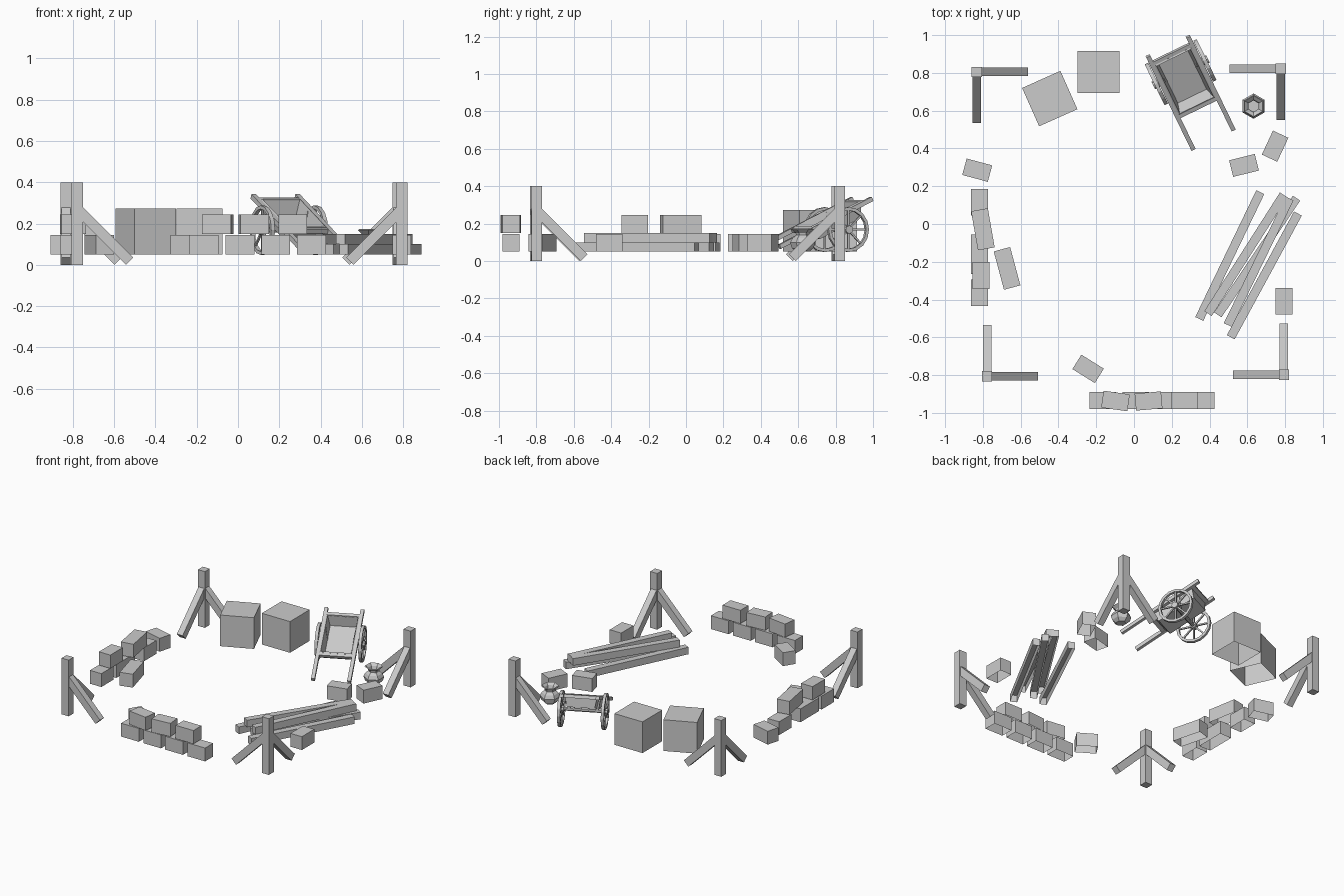
import bpy, bmesh
from math import radians, cos, sin, pi
from mathutils import Matrix, Vector

if "Cube" in bpy.data.objects:
    bpy.data.objects.remove(bpy.data.objects["Cube"])


def make(name, bm, mat=None):
    if mat:
        bm.transform(mat)
    bmesh.ops.recalc_face_normals(bm, faces=bm.faces)
    me = bpy.data.meshes.new(name)
    bm.to_mesh(me)
    bm.free()
    ob = bpy.data.objects.new(name, me)
    bpy.context.collection.objects.link(ob)
    return ob


def open_box(name, x, y, z, size, angle=0):
    """Box resting at z, without an underside."""
    bm = bmesh.new()
    bmesh.ops.create_cube(bm, size=1)
    bm.faces.ensure_lookup_table()
    under = [f for f in bm.faces if f.normal.z < -0.9]
    bmesh.ops.delete(bm, geom=under, context='FACES_ONLY')
    mat = (Matrix.Translation((x, y, z + size[2] / 2)) @ Matrix.Rotation(radians(angle), 4, 'Z')
           @ Matrix.Diagonal((*size, 1)))
    return make(name, bm, mat)


def axis_matrix(a, b):
    """Frame at the middle of a-b with local z along it and local x level."""
    a, b = Vector(a), Vector(b)
    d = (b - a).normalized()
    side = Vector((0, 0, 1)).cross(d)
    side = side.normalized() if side.length > 1e-4 else Vector((1, 0, 0))
    m = Matrix((side, d.cross(side), d)).transposed().to_4x4()
    m.translation = (a + b) / 2
    return m, (b - a).length


def beam(name, a, b, w, h=None, parent=None):
    m, length = axis_matrix(a, b)
    bm = bmesh.new()
    bmesh.ops.create_cube(bm, size=1)
    m = m @ Matrix.Diagonal((w, h or w, length, 1))
    return make(name, bm, parent @ m if parent else m)


def rod(name, a, b, r, sides=8, parent=None):
    m, length = axis_matrix(a, b)
    bm = bmesh.new()
    bmesh.ops.create_cone(bm, cap_ends=True, segments=sides, radius1=r, radius2=r, depth=length)
    return make(name, bm, parent @ m if parent else m)


def lathe(name, profile, sides, mat, closed=False, phase=0.0):
    bm = bmesh.new()
    rings = [[bm.verts.new((r * cos(phase + 2 * pi * i / sides), r * sin(phase + 2 * pi * i / sides), z))
              for i in range(sides)] for r, z in profile]
    pairs = list(zip(rings, rings[1:])) + ([(rings[-1], rings[0])] if closed else [])
    for lo, hi in pairs:
        for i in range(sides):
            j = (i + 1) % sides
            bm.faces.new((lo[i], lo[j], hi[j], hi[i]))
    if not closed:
        bm.faces.new(rings[0])
        bm.faces.new(rings[-1])
    return make(name, bm, mat)


# Corner posts, each with two diagonal braces
for x, y in [(-.778, -.806), (-.833, .805), (.776, .822), (.794, -.798)]:
    beam("corner_post", (x, y, 0), (x, y, .4), .055)
    sx, sy = (-1 if x > 0 else 1), (-1 if y > 0 else 1)
    beam("post_brace", (x + sx * .253, y, .018), (x, y, .271), .045, .05)
    beam("post_brace", (x, y + sy * .253, .018), (x, y, .271), .045, .05)

# Stone blocks: x, y, base z, length, angle
LOW, HIGH = .05, .15
stones = [
    (-.165, -.935, LOW, .14, 0), (.01, -.935, LOW, .14, 0),
    (.183, -.935, LOW, .14, 0), (.357, -.935, LOW, .14, 0),
    (-.098, -.937, HIGH, .14, -8), (.077, -.937, HIGH, .14, 5), (.265, -.935, HIGH, .14, 0),
    (-.243, -.767, LOW, .14, -32),
    (-.818, .115, LOW, .14, 90), (-.818, -.16, LOW, .21, 90), (-.818, -.364, LOW, .14, 90),
    (-.80, -.028, HIGH, .21, 100), (-.81, -.273, HIGH, .142, 90),
    (-.672, -.235, LOW, .21, 105), (-.83, .285, LOW, .14, -15),
    (.794, -.41, LOW, .14, 90), (.582, .31, LOW, .14, 14), (.747, .412, LOW, .14, 65),
]
for x, y, z, length, ang in stones:
    open_box("stone_block", x, y, z, (length, .09, .095), ang)

# Pile of timber: x, y, base z, angle
for x, y, z, ang in [(.507, -.167, .05, 64.3), (.652, -.172, .05, 56), (.69, -.272, .05, 61.5),
                     (.592, -.16, .10, 57.5), (.66, -.2, .10, 64)]:
    open_box("timber_beam", x, y, z, (.745, .047, .05), ang)

# Large crates
open_box("crate", -.446, .664, .05, (.222, .222, .222), 24)
open_box("crate", -.187, .804, .05, (.222, .222, .222))

# Six-sided pot with a flared rim
lathe("pot", [(.035, .05), (.058, .07), (.067, .098), (.055, .122), (.035, .138), (.038, .15),
              (.060, .168), (.055, .173), (.037, .158), (.03, .138), (.045, .10), (.03, .065)],
      6, Matrix.Translation((.633, .624, 0)), phase=pi / 2)

# Handcart: level frame (x right, y towards raised end), then the tilted body frame
heading = Matrix.Translation((.182, .937, 0)) @ Matrix.Rotation(radians(25.9), 4, 'Z')
body = heading @ Matrix.Translation((0, 0, .33)) @ Matrix.Rotation(radians(25), 4, 'X')
for s in (-1, 1):
    beam("cart_handle", (s * .118, -.60, 0), (s * .118, .005, 0), .024, parent=body)
for y in (-.05, -.385):
    beam("cart_crossbar", (-.118, y, 0), (.118, y, 0), .03, .022, parent=body)

# Cart tray with sloping walls
bm = bmesh.new()
bmesh.ops.create_cube(bm, size=1)
bmesh.ops.delete(bm, geom=[f for f in bm.faces if f.normal.z > .9], context='FACES_ONLY')
for v in bm.verts:
    k = 1 if v.co.z > 0 else .84
    v.co = (v.co.x * .216 * k, v.co.y * .325 * k - .217, .012 if v.co.z > 0 else -.07)
tray = make("cart_tray", bm, body)
mod = tray.modifiers.new("thickness", 'SOLIDIFY')
mod.thickness = .012

# Axle, supports and spoked wheels
AX, AZ, R = -.148, .168, .12
rod("cart_axle", (-.16, AX, AZ), (.16, AX, AZ), .012, parent=heading)
for s in (-1, 1):
    beam("axle_support", (s * .09, AX, AZ), (s * .105, AX, .26), .025, .02, parent=heading)
    wheel = heading @ Matrix.Translation((s * .143, AX, AZ)) @ Matrix.Rotation(pi / 2, 4, 'Y')
    lathe("wheel_rim", [(R, -.01), (R, .01), (R - .017, .01), (R - .017, -.01)], 16, wheel, closed=True)
    rod("wheel_hub", (0, 0, -.018), (0, 0, .018), .022, parent=wheel)
    for i in range(8):
        a = i * pi / 4
        d = Vector((cos(a), sin(a), 0))
        beam("wheel_spoke", d * .015, d * (R - .012), .01, parent=wheel)
